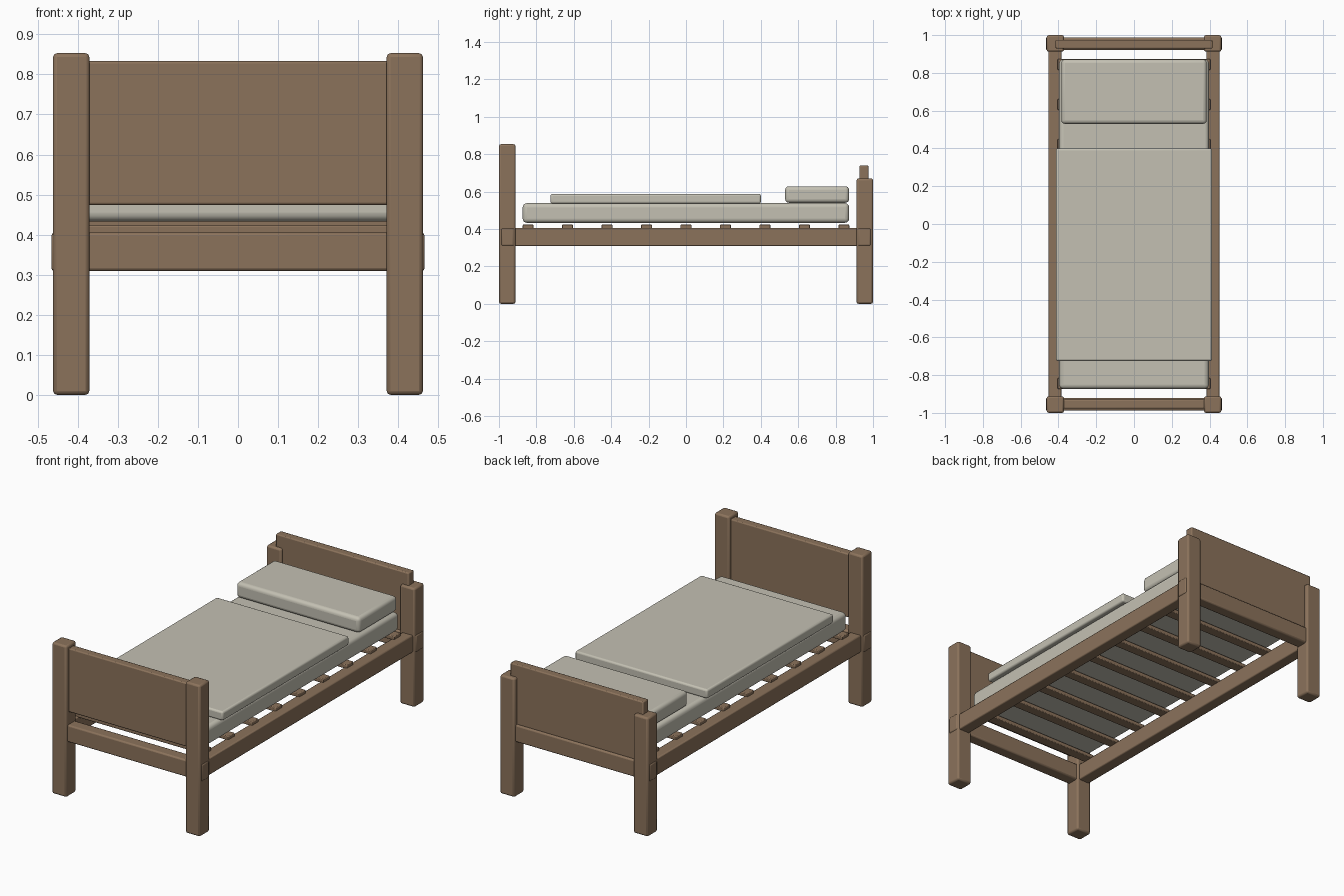
import bpy

if "Cube" in bpy.data.objects:
    bpy.data.objects.remove(bpy.data.objects["Cube"])


def material(name, color):
    m = bpy.data.materials.new(name)
    m.diffuse_color = (*color, 1)
    m.use_nodes = True
    m.node_tree.nodes["Principled BSDF"].inputs["Base Color"].default_value = m.diffuse_color
    return m


wood = material("wood", (0.26, 0.17, 0.105))
linen = material("linen", (0.55, 0.53, 0.45))


def box(name, x, y, z, mat, bevel, segments=2):
    """Rounded box from (min, max) ranges on each axis."""
    bpy.ops.mesh.primitive_cube_add(
        size=1, location=[(a + b) / 2 for a, b in (x, y, z)])
    ob = bpy.context.object
    ob.name = name
    ob.scale = [b - a for a, b in (x, y, z)]
    bpy.ops.object.transform_apply(location=False, rotation=False, scale=True)
    mod = ob.modifiers.new("rounded_edges", 'BEVEL')
    mod.width = bevel
    mod.segments = segments
    ob.data.materials.append(mat)
    bpy.ops.object.shade_smooth_by_angle()
    return ob


# Corner posts (tall at the front) and side rails
for s, side in ((-1, "left"), (1, "right")):
    px = sorted((s * 0.371, s * 0.462))
    box(f"front_post_{side}", px, (-1.0, -0.912), (0, 0.853), wood, 0.01)
    box(f"back_post_{side}", px, (0.912, 1.0), (0, 0.67), wood, 0.01)
    box(f"side_rail_{side}", sorted((s * 0.385, s * 0.452)),
        (-0.925, 0.925), (0.309, 0.405), wood, 0.006)

# End rails pass through the posts
box("front_rail", (-0.466, 0.466), (-0.988, -0.92), (0.309, 0.405), wood, 0.008)
box("back_rail", (-0.466, 0.466), (0.92, 0.988), (0.309, 0.405), wood, 0.008)

# End boards
box("front_board", (-0.415, 0.415), (-0.977, -0.93), (0.474, 0.833), wood, 0.006)
box("back_board", (-0.415, 0.415), (0.928, 0.975), (0.40, 0.74), wood, 0.006)

# Slats across the side rails
for i in range(9):
    y = -0.844 + i * 0.211
    box(f"slat_{i + 1}", (-0.404, 0.404), (y - 0.029, y + 0.029),
        (0.40, 0.423), wood, 0.004)

# Bedding
box("mattress", (-0.396, 0.396), (-0.873, 0.872), (0.433, 0.538), linen, 0.022, 4)
box("blanket", (-0.413, 0.413), (-0.725, 0.40), (0.536, 0.587), linen, 0.01, 3)
box("pillow", (-0.385, 0.385), (0.53, 0.872), (0.54, 0.628), linen, 0.02, 4)
